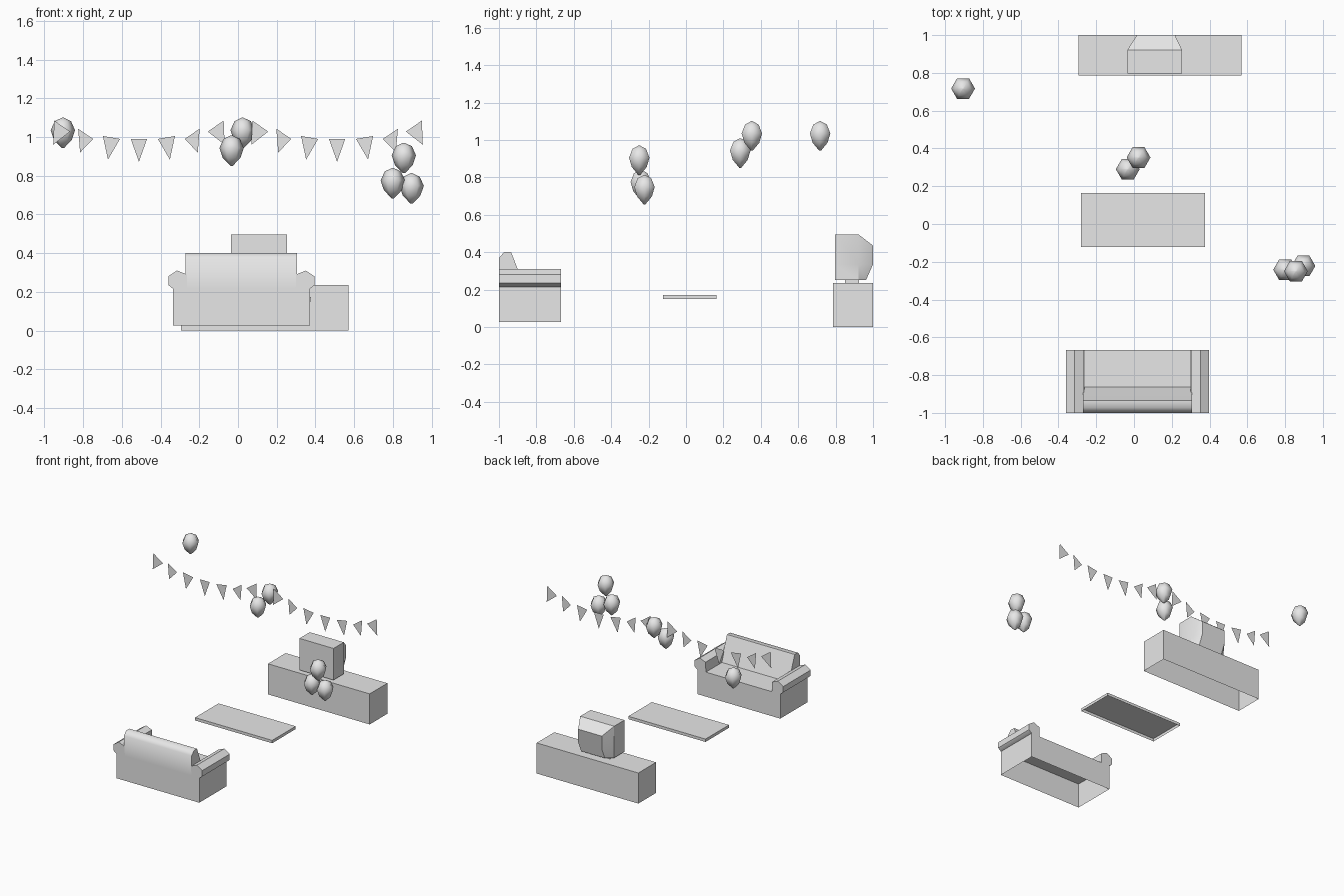
import bpy
import bmesh
import math

cube = bpy.data.objects.get("Cube")
if cube:
    bpy.data.objects.remove(cube, do_unlink=True)

grey = bpy.data.materials.new("plain_grey")
grey.use_nodes = True
grey.diffuse_color = (0.8, 0.8, 0.8, 1)
grey.node_tree.nodes["Principled BSDF"].inputs["Base Color"].default_value = (0.8, 0.8, 0.8, 1)


def make(name, verts, faces, smooth=0):
    mesh = bpy.data.meshes.new(name)
    mesh.from_pydata(verts, [], faces)
    bm = bmesh.new()
    bm.from_mesh(mesh)
    bmesh.ops.recalc_face_normals(bm, faces=bm.faces)
    bm.to_mesh(mesh)
    bm.free()
    mesh.materials.append(grey)
    obj = bpy.data.objects.new(name, mesh)
    bpy.context.collection.objects.link(obj)
    if smooth:
        bpy.ops.object.select_all(action="DESELECT")
        bpy.context.view_layer.objects.active = obj
        obj.select_set(True)
        bpy.ops.object.shade_smooth_by_angle(angle=math.radians(smooth))
    return obj


def loft(name, rings, caps=(True, True), smooth=0):
    """Skin a list of equal closed rings and cap the ends."""
    n = len(rings[0])
    faces = [(k * n + i, k * n + (i + 1) % n, (k + 1) * n + (i + 1) % n, (k + 1) * n + i)
             for k in range(len(rings) - 1) for i in range(n)]
    if caps[0]:
        faces.append(tuple(range(n)))
    if caps[1]:
        faces.append(tuple(range((len(rings) - 1) * n, len(rings) * n)))
    return make(name, [v for ring in rings for v in ring], faces, smooth)


def open_box(name, x0, x1, y0, y1, z0, z1):
    """Box without a bottom face."""
    rings = [[(x0, y0, z), (x1, y0, z), (x1, y1, z), (x0, y1, z)] for z in (z0, z1)]
    return loft(name, rings, caps=(False, True))


# Sofa
MID = 0.018
BACK, FRONT = -1.0, -0.667
open_box("sofa_body", MID - 0.353, MID + 0.353, BACK, FRONT, 0.027, 0.215)

arm = [(0.353, 0.215), (0.378, 0.235), (0.378, 0.28), (0.333, 0.31), (0.283, 0.29), (0.28, 0.215)]
for side, label in ((-1, "right"), (1, "left")):
    loft("sofa_arm_" + label,
         [[(MID + side * x, y, z) for x, z in arm] for y in (BACK, FRONT)], smooth=50)

backrest = [(-1, 0.215), (-1, 0.37), (-0.972, 0.4), (-0.935, 0.4), (-0.9, 0.31), (-0.862, 0.215)]
loft("sofa_backrest", [[(MID + x, y, z) for y, z in backrest] for x in (-0.288, 0.288)], smooth=60)

# Low table and cabinet
open_box("table_top", -0.28, 0.376, -0.122, 0.163, 0.15, 0.172)
open_box("cabinet", -0.295, 0.57, 0.785, 1.0, 0, 0.235)

# Television with a tapering rear shell
open_box("television_base", 0.0, 0.22, 0.85, 0.925, 0.235, 0.255)


def shell_ring(x0, x1, column):
    return [(x0, y, z) for y, z in column] + [(x1, y, z) for y, z in reversed(column)]


loft("television", [
    shell_ring(-0.035, 0.254, [(0.797, z) for z in (0.252, 0.335, 0.495)]),
    shell_ring(-0.035, 0.254, [(0.922, z) for z in (0.252, 0.335, 0.495)]),
    shell_ring(0.016, 0.217, [(0.963, 0.252), (1.0, 0.335), (1.0, 0.435)]),
], smooth=30)

# Balloons: six-sided, pointed at the bottom
balloon_profile = [(0.004, 0), (0.042, -0.018), (0.063, -0.065), (0.046, -0.115), (0.006, -0.157)]
balloons = [(-0.905, 0.717, 1.1), (0.024, 0.352, 1.1), (-0.033, 0.29, 1.008),
            (0.857, -0.25, 0.97), (0.8, -0.242, 0.84), (0.897, -0.222, 0.813)]
for number, (x, y, top) in enumerate(balloons, 1):
    rings = [[(x + r * math.cos(i * math.pi / 3), y + r * math.sin(i * math.pi / 3), top + z)
              for i in range(6)] for r, z in balloon_profile]
    loft(f"balloon_{number}", rings, smooth=65)

# Bunting: two swags of seven hanging flags, each swag mirrored about its middle
half_swag = [
    ((0.098, 0.99), (0.186, 1.005), (0.16, 0.883)),
    ((0.237, 0.99), (0.314, 1.043), (0.304, 0.92)),
    ((0.356, 1.028), (0.438, 1.085), (0.443, 0.96)),
]
middle_flag = ((-0.042, 0.99), (0.042, 0.99), (0, 0.872))
for centre, label in ((-0.512, "right"), (0.512, "left")):
    flags = [middle_flag]
    for flag in half_swag:
        flags += [flag, [(-x, z) for x, z in flag]]
    verts = [(centre + x, 0.328, z) for flag in flags for x, z in flag]
    make("bunting_" + label, verts, [(i, i + 1, i + 2) for i in range(0, len(verts), 3)])
